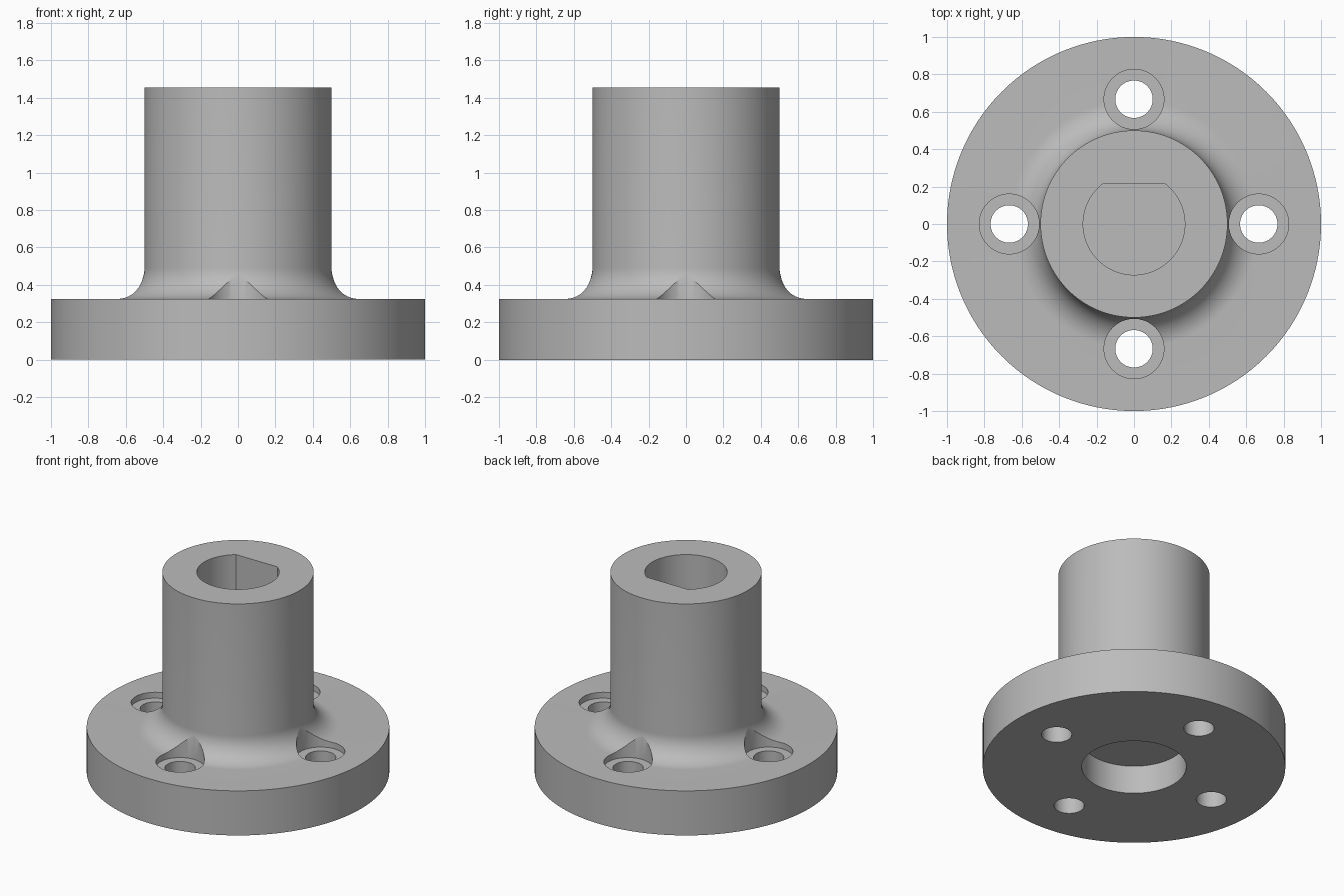
import bpy, bmesh, math

if "Cube" in bpy.data.objects:
    bpy.data.objects.remove(bpy.data.objects["Cube"], do_unlink=True)

SEGMENTS = 128
FLANGE_TOP, HUB_TOP = 0.325, 1.455
HUB_R, FILLET = 0.5, 0.167
BOLT_CIRCLE = 0.667

grey = bpy.data.materials.new("machined_grey")
grey.use_nodes = True
colour = (0.5, 0.5, 0.5, 1)
grey.diffuse_color = colour
grey.node_tree.nodes["Principled BSDF"].inputs["Base Color"].default_value = colour


def make_object(name, bm):
    bmesh.ops.recalc_face_normals(bm, faces=bm.faces)
    mesh = bpy.data.meshes.new(name)
    bm.to_mesh(mesh)
    bm.free()
    mesh.materials.append(grey)
    obj = bpy.data.objects.new(name, mesh)
    bpy.context.collection.objects.link(obj)
    return obj


def lathe(name, profile):
    """Revolve an (r, z) profile; end caps are flat polygons."""
    bm = bmesh.new()
    angles = [2 * math.pi * i / SEGMENTS for i in range(SEGMENTS)]
    rings = [[bm.verts.new((r * math.cos(a), r * math.sin(a), z)) for a in angles]
             for r, z in profile]
    for low, high in zip(rings, rings[1:]):
        for i in range(SEGMENTS):
            j = (i + 1) % SEGMENTS
            bm.faces.new((low[i], low[j], high[j], high[i]))
    bm.faces.new(rings[0])
    bm.faces.new(rings[-1])
    return make_object(name, bm)


def prism(name, outline, z0, z1):
    """Extrude an (x, y) outline between two heights."""
    bm = bmesh.new()
    base = bm.faces.new([bm.verts.new((x, y, z0)) for x, y in outline])
    top = bmesh.ops.extrude_face_region(bm, geom=[base])["geom"]
    bmesh.ops.translate(bm, vec=(0, 0, z1 - z0),
                        verts=[v for v in top if isinstance(v, bmesh.types.BMVert)])
    return make_object(name, bm)


def circle(r, cx=0, cy=0, n=64):
    return [(cx + r * math.cos(2 * math.pi * i / n),
             cy + r * math.sin(2 * math.pi * i / n)) for i in range(n)]


# Flange, fillet and hub as one turned body
profile = [(1, 0), (1, FLANGE_TOP)]
for i in range(17):
    a = math.pi / 2 * i / 16
    profile.append((HUB_R + FILLET * (1 - math.sin(a)),
                    FLANGE_TOP + FILLET * (1 - math.cos(a))))
profile.append((HUB_R, HUB_TOP))
body = lathe("flanged_hub", profile)

# Blind D-shaped shaft bore, with its flat towards the back
bore_r, flat_y = 0.272, 0.215
start = math.asin(flat_y / bore_r)
sweep = math.pi + 2 * start
d_outline = [(bore_r * math.cos(start - sweep * i / 80),
              bore_r * math.sin(start - sweep * i / 80)) for i in range(81)]
cutters = [prism("shaft_bore_cutter", d_outline, 0.36, 1.6)]

# Round recess in the underside
cutters.append(prism("base_recess_cutter", circle(0.345, n=96), -0.1, 0.206))

# Four counterbored bolt holes
for k in range(4):
    a = k * math.pi / 2
    cx, cy = BOLT_CIRCLE * math.cos(a), BOLT_CIRCLE * math.sin(a)
    cutters.append(prism("bolt_hole_cutter", circle(0.1, cx, cy), -0.1, 0.8))
    cutters.append(prism("counterbore_cutter", circle(0.16, cx, cy), FLANGE_TOP - 0.043, 0.8))

for cutter in cutters:
    mod = body.modifiers.new(cutter.name, "BOOLEAN")
    mod.operation = "DIFFERENCE"
    mod.solver = "EXACT"
    mod.object = cutter

# Bake the cuts, then discard the cutters
bpy.context.view_layer.update()
graph = bpy.context.evaluated_depsgraph_get()
cut_mesh = bpy.data.meshes.new_from_object(body.evaluated_get(graph))
body.modifiers.clear()
body.data = cut_mesh
for cutter in cutters:
    bpy.data.objects.remove(cutter, do_unlink=True)

bpy.ops.object.select_all(action="DESELECT")
body.select_set(True)
bpy.context.view_layer.objects.active = body
bpy.ops.object.shade_smooth_by_angle(angle=math.radians(30))
